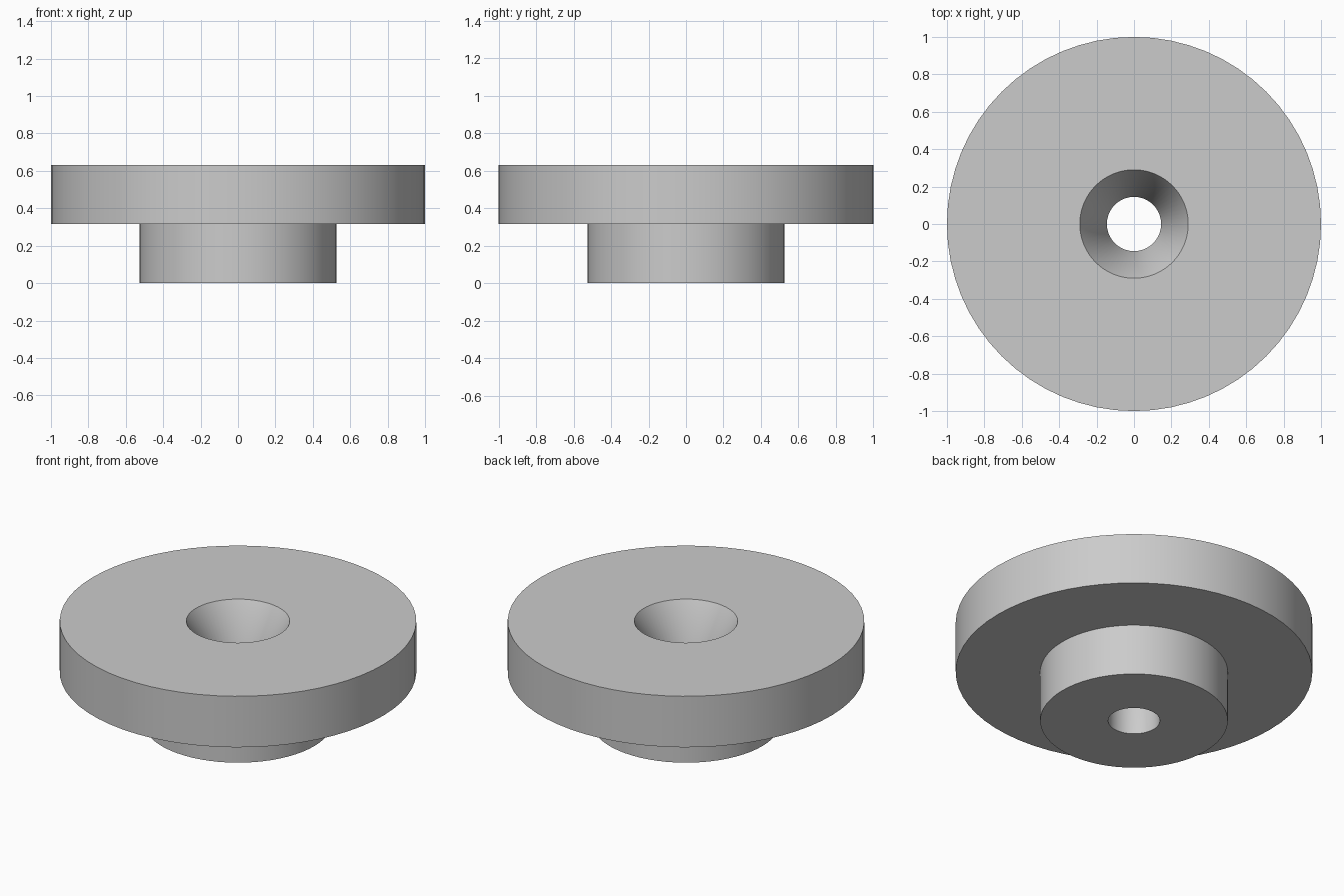
import bpy, bmesh, math

cube = bpy.data.objects.get("Cube")
if cube:
    bpy.data.objects.remove(cube, do_unlink=True)

SEGMENTS = 64
FLANGE_R, HUB_R, BORE_R, SINK_R = 1.0, 0.526, 0.145, 0.29
HEIGHT, STEP_Z, SINK_Z = 0.632, 0.316, 0.37

# Plain grey material
grey = bpy.data.materials.new("light_grey")
grey.use_nodes = True
colour = (0.6, 0.6, 0.6, 1)
grey.diffuse_color = colour
grey.node_tree.nodes["Principled BSDF"].inputs["Base Color"].default_value = colour

# Closed cross-section (radius, height): bore, hub, flange, countersink
profile = [(BORE_R, 0), (HUB_R, 0), (HUB_R, STEP_Z), (FLANGE_R, STEP_Z),
           (FLANGE_R, HEIGHT), (SINK_R, HEIGHT), (BORE_R, SINK_Z)]

# Revolve the section about the vertical axis
bm = bmesh.new()
verts = [bm.verts.new((r, 0, z)) for r, z in profile]
edges = [bm.edges.new((a, b)) for a, b in zip(verts, verts[1:] + verts[:1])]
bmesh.ops.spin(bm, geom=verts + edges, cent=(0, 0, 0), axis=(0, 0, 1),
               angle=math.tau, steps=SEGMENTS)
bmesh.ops.remove_doubles(bm, verts=bm.verts, dist=0.0005)
bmesh.ops.recalc_face_normals(bm, faces=bm.faces)

mesh = bpy.data.meshes.new("stepped_bushing")
bm.to_mesh(mesh)
bm.free()
mesh.materials.append(grey)
bushing = bpy.data.objects.new("stepped_bushing", mesh)
bpy.context.collection.objects.link(bushing)

# Smooth round walls, crisp rims
bpy.ops.object.select_all(action="DESELECT")
bushing.select_set(True)
bpy.context.view_layer.objects.active = bushing
bpy.ops.object.shade_smooth_by_angle(angle=math.radians(30))
